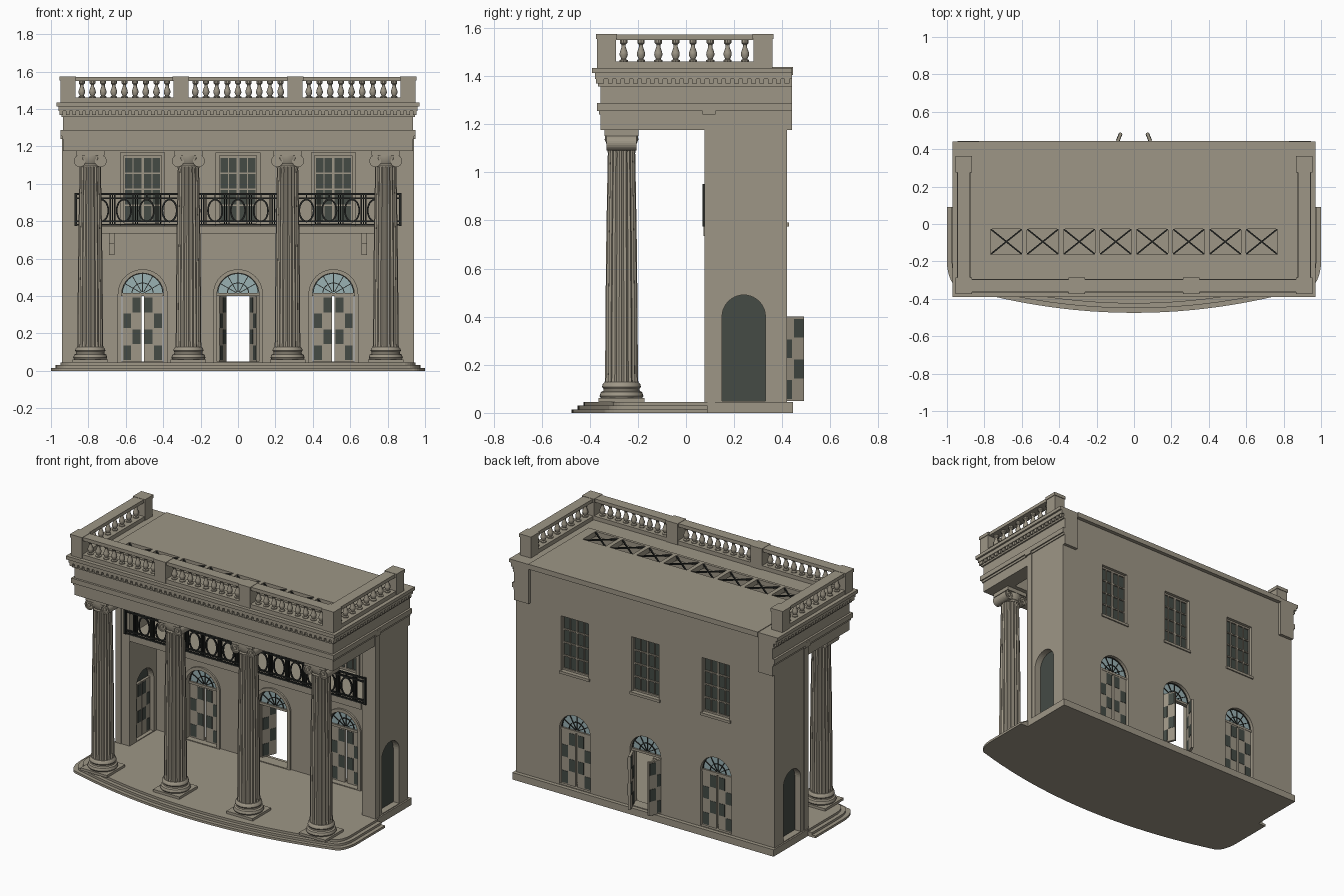
import bpy
import bmesh
from math import sin, cos, pi, radians
from mathutils import Matrix

default_cube = bpy.data.objects.get("Cube")
if default_cube:
    bpy.data.objects.remove(default_cube)


def material(name, colour):
    mat = bpy.data.materials.new(name)
    mat.use_nodes = True
    mat.diffuse_color = (*colour, 1)
    mat.node_tree.nodes["Principled BSDF"].inputs["Base Color"].default_value = (*colour, 1)
    return mat


STONE = material("warm grey stone", (.34, .305, .238))
DARK = material("dark green glass", (.058, .07, .06))
PALE = material("pale blue glass", (.32, .44, .45))
IRON = material("black iron", (.018, .02, .018))
IDENTITY = Matrix.Identity(4)


def add_object(name, mesh, mat):
    mesh.materials.clear()
    mesh.materials.append(mat)
    obj = bpy.data.objects.new(name, mesh)
    bpy.context.collection.objects.link(obj)
    return obj


def boxes(name, spans, mat=STONE, matrix=IDENTITY):
    """One object made of boxes, each given as x0, x1, y0, y1, z0, z1."""
    bm = bmesh.new()
    for x0, x1, y0, y1, z0, z1 in spans:
        place = Matrix.Translation(((x0 + x1) / 2, (y0 + y1) / 2, (z0 + z1) / 2))
        size = Matrix.Diagonal((abs(x1 - x0), abs(y1 - y0), abs(z1 - z0), 1))
        bmesh.ops.create_cube(bm, size=1, matrix=matrix @ place @ size)
    mesh = bpy.data.meshes.new(name)
    bm.to_mesh(mesh)
    bm.free()
    return add_object(name, mesh, mat)


def plate(name, loops, low, high, mat=STONE, matrix=IDENTITY, upright=True):
    """Extruded outline; loops inside other loops become holes."""
    curve = bpy.data.curves.new(name, 'CURVE')
    curve.dimensions = '2D'
    curve.fill_mode = 'BOTH'
    curve.extrude = (high - low) / 2
    for loop in loops:
        spline = curve.splines.new('POLY')
        spline.points.add(len(loop) - 1)
        for point, (u, v) in zip(spline.points, loop):
            point.co = (u, v, 0, 1)
        spline.use_cyclic_u = True
    temp = bpy.data.objects.new(name + " outline", curve)
    bpy.context.collection.objects.link(temp)
    graph = bpy.context.evaluated_depsgraph_get()
    mesh = bpy.data.meshes.new_from_object(temp.evaluated_get(graph))
    bpy.data.objects.remove(temp)
    middle = (low + high) / 2
    if upright:
        mesh.transform(matrix @ Matrix.Translation((0, middle, 0)) @ Matrix.Rotation(pi / 2, 4, 'X'))
    else:
        mesh.transform(matrix @ Matrix.Translation((0, 0, middle)))
    for face in mesh.polygons:
        face.use_smooth = False
    return add_object(name, mesh, mat)


def lathe(name, profile, centres, sides, flutes=0):
    """Turned shape of (radius, z) points repeated at each centre."""
    bm = bmesh.new()
    for cx, cy in centres:
        rings = []
        for radius, z in profile:
            ring = []
            for i in range(sides):
                a = 2 * pi * i / sides
                r = radius * (1 - (.09 * abs(sin(a * flutes / 2)) if flutes else 0))
                ring.append(bm.verts.new((cx + r * cos(a), cy + r * sin(a), z)))
            rings.append(ring)
        for low, high in zip(rings, rings[1:]):
            for i in range(sides):
                j = (i + 1) % sides
                bm.faces.new((low[i], low[j], high[j], high[i]))
        bm.faces.new(rings[0][::-1])
        bm.faces.new(rings[-1])
    mesh = bpy.data.meshes.new(name)
    bm.to_mesh(mesh)
    bm.free()
    obj = add_object(name, mesh, STONE)
    bpy.ops.object.select_all(action='DESELECT')
    obj.select_set(True)
    bpy.context.view_layer.objects.active = obj
    bpy.ops.object.shade_smooth_by_angle(angle=radians(35))


def rect(x0, x1, z0, z1):
    return [(x0, z0), (x1, z0), (x1, z1), (x0, z1)]


def oval(cx, cz, rx, rz, n=24, turn=2 * pi):
    count = n if turn > 6 else n + 1
    return [(cx + rx * cos(turn * i / n), cz + rz * sin(turn * i / n)) for i in range(count)]


def arch(cx, half, bottom, spring):
    return [(cx - half, bottom), (cx + half, bottom)] + oval(cx, spring, half, half, 20, pi)


# Curved steps and floor
def step_outline(inset):
    width, round_x = 1 - inset, .07

    def front(x):
        return inset - .475 + x * x / 6.44
    corner_x = width - round_x
    drop = -.2 - front(corner_x)
    half = [(width, .09)]
    half += [(corner_x + round_x * cos(a * pi / 16), -.2 - drop * sin(a * pi / 16)) for a in range(9)]
    half += [(corner_x * (1 - i / 12), front(corner_x * (1 - i / 12))) for i in range(1, 13)]
    return half + [(-x, y) for x, y in half[-2::-1]]


for i in range(3):
    plate(f"porch_step_{i + 1}", [step_outline(.025 * i)], .015 * i, .015 * (i + 1), upright=False)
boxes("house_plinth", [(-.945, .945, .08, .445, 0, .045)])

# Walls with arched doorways and window openings
BAYS = (-.51, 0, .51)
holes = [arch(x, .112, .05, .41) for x in BAYS] + [rect(x - .1, x + .1, .79, 1.15) for x in BAYS]
plate("main_wall", [rect(-.84, .84, .045, 1.42)] + holes, .36, .42)
for side, label in ((1, "left"), (-1, "right")):
    turn = Matrix.Translation((side * .8875, 0, 0)) @ Matrix.Rotation(pi / 2, 4, 'Z')
    plate(label + "_side_wall", [rect(.08, .42, .045, 1.2), arch(.24, .09, .05, .4)],
          -.0475, .0475, matrix=turn)
    boxes(label + "_pilaster", [(side * .9, side * .94, .077, .12, .045, 1.24),
                                (side * .9, side * .95, .068, .123, 1.24, 1.275)])


# Doors, fanlights and windows
def door_leaf(name, matrix, side, width):
    """Leaf hinged at local x = 0, running towards the side given."""
    boxes(name, [(0, side * width, -.008, .008, .05, .4)], STONE, matrix)
    panels, cell = [], width / 2
    for row in range(4):
        start = cell * (row % 2) + .004
        z = .058 + .085 * row
        panels.append((side * start, side * (start + cell - .008), -.01, .01, z, z + .078))
    boxes(name + "_panes", panels, DARK, matrix)


for bay, x in zip(("right", "middle", "left"), BAYS):
    for side in (1, -1):
        swing = side * radians(68) if x == 0 else 0
        hinge = Matrix.Translation((x - side * .107, .395, 0)) @ Matrix.Rotation(swing, 4, 'Z')
        door_leaf(f"{bay}_door_leaf_{'a' if side > 0 else 'b'}", hinge, side, .1)
    plate(bay + "_door_surround", [arch(x, .133, .045, .41), arch(x, .112, .05, .41)], .348, .36)
    boxes(bay + "_transom", [(x - .112, x + .112, .38, .405, .4, .415)])
    plate(bay + "_fanlight", [oval(x, .41, .112, .112, 20, pi)], .39, .394, PALE)
    bars = [oval(x, .412, r, r, 16, pi) + oval(x, .412, r - .005, r - .005, 16, pi)[::-1]
            for r in (.111, .06)]
    plate(bay + "_fanlight_rings", bars, .385, .399, IRON)
    for k in range(1, 6):
        spoke = Matrix.Translation((x, .392, .412)) @ Matrix.Rotation((k - 3) * pi / 6, 4, 'Y')
        boxes(f"{bay}_fanlight_spoke_{k}", [(-.002, .002, -.007, .007, .01, .108)], IRON, spoke)
    panes = []
    for col in (-.094, -.048, .007, .053):
        for row in range(4):
            z = .803 + .086 * row
            panes.append(rect(x + col, x + col + .041, z, z + .078))
    plate(bay + "_window_frame", [rect(x - .1, x + .1, .79, 1.15)] + panes, .38, .4)
    boxes(bay + "_window_glass", [(x - .098, x + .098, .388, .392, .795, 1.145)], DARK)
    plate(bay + "_window_surround", [rect(x - .12, x + .12, .775, 1.168), rect(x - .1, x + .1, .79, 1.15)],
          .35, .36)
    boxes(bay + "_back_sill", [(x - .108, x + .108, .4, .428, .775, .792)])

for side, label in ((1, "left"), (-1, "right")):
    turn = Matrix.Translation((side * .882, .24, 0)) @ Matrix.Rotation(side * pi / 2, 4, 'Z')
    plate(label + "_side_door_back", [arch(0, .09, .05, .4)], -.01, 0, DARK, turn)
    for hand in (1, -1):
        hinge = turn @ Matrix.Translation((-hand * .088, .009, 0))
        door_leaf(f"{label}_side_door_{'a' if hand > 0 else 'b'}", hinge, hand, .086)

# Fluted columns with scrolled capitals
COLUMNS = [(x, -.268) for x in (-.79, -.265, .265, .79)]
lathe("column_bases", [(.085, .06), (.091, .07), (.086, .086), (.076, .091), (.075, .1), (.081, .108),
                       (.078, .12), (.07, .128)], COLUMNS, 32)
lathe("column_shafts", [(.07, .125), (.068, .16), (.067, .4), (.063, .75), (.057, 1.08), (.06, 1.1)],
      COLUMNS, 80, 20)
lathe("column_necks", [(.06, 1.09), (.063, 1.1), (.058, 1.108), (.07, 1.135), (.068, 1.158)], COLUMNS, 32)
boxes("column_plinths", [(x - .095, x + .095, y - .095, y + .095, .045, .061) for x, y in COLUMNS])
boxes("column_abaci", [(x - .077, x + .077, y - .07, y + .07, 1.15, 1.178) for x, y in COLUMNS])
scrolls = [x + s * .056 for x, y in COLUMNS for s in (1, -1)]
plate("scroll_rims", [oval(x, 1.122, r, r) for x in scrolls for r in (.032, .024)], -.33, -.206)
plate("scroll_cores", [oval(x, 1.122, .024, .024) for x in scrolls], -.323, -.213)
plate("scroll_eyes", [oval(x, 1.122, .011, .011, 12) for x in scrolls], -.33, -.206)


# Entablature wrapping the front and both sides
def band(name, z0, z1, out):
    x, y = .935 + out, -.355 - out
    boxes(name, [(-x, x, y, -.17, z0, z1)] + [(s * .83, s * x, -.17, .44, z0, z1) for s in (1, -1)])


for name, z0, z1, out in (("architrave", 1.175, 1.24, 0), ("architrave_fillet", 1.24, 1.255, .006),
                          ("architrave_moulding", 1.255, 1.287, .014), ("frieze", 1.287, 1.357, 0),
                          ("bed_moulding", 1.357, 1.368, .01), ("dentil_course", 1.368, 1.388, .006),
                          ("cornice_soffit", 1.388, 1.412, .024), ("cornice_lip", 1.412, 1.434, .036)):
    band(name, z0, z1, out)
dentils = [(x * .035 - .01, x * .035 + .01, -.375, -.355, 1.368, 1.388) for x in range(-27, 28)]
dentils += [(s * .93, s * .955, y * .035 - .01, y * .035 + .01, 1.368, 1.388)
            for s in (1, -1) for y in range(-10, 13)]
boxes("dentils", dentils)

# Roof with a row of latticed openings
lights = [(i - 3.5) * .195 for i in range(8)]
plate("roof", [rect(-.83, .83, -.18, .445)] + [rect(x - .084, x + .084, -.162, -.027) for x in lights],
      1.405, 1.438, upright=False)
for i, x in enumerate(lights):
    for s in (1, -1):
        cross = Matrix.Translation((x, -.0945, 1.43)) @ Matrix.Rotation(s * .677, 4, 'Z')
        boxes(f"roof_lattice_{i + 1}_{'a' if s > 0 else 'b'}", [(-.107, .107, -.004, .004, -.004, .004)],
              IRON, cross)

# Roof parapet with balusters
for name, z0, z1, half in (("parapet_kerb", 1.434, 1.46, .036), ("parapet_rail", 1.55, 1.572, .034)):
    boxes(name, [(-.91 - half, .91 + half, -.33 - half, -.33 + half, z0, z1)] +
          [(s * (.91 - half), s * (.91 + half), -.33, .355, z0, z1) for s in (1, -1)])
posts = [(x, y) for x in (-.91, .91) for y in (-.33, .32)] + [(-.305, -.33), (.305, -.33)]
boxes("parapet_posts", [(x - .04, x + .04, y - .04, y + .04, 1.434, 1.569) for x, y in posts])
boxes("parapet_post_caps", [(x - .044, x + .044, y - .044, y + .044, 1.553, 1.574) for x, y in posts])
spots = [(bay + (i - 4) * .057, -.33) for bay in (-.607, 0, .607) for i in range(9)]
spots += [(s * .91, -.259 + i * .072) for s in (1, -1) for i in range(8)]
lathe("balusters", [(.018, 1.458), (.018, 1.466), (.01, 1.47), (.018, 1.487), (.017, 1.498), (.009, 1.52),
                    (.009, 1.53), (.016, 1.537), (.016, 1.552)], spots, 10)

# Balcony with iron railing and brackets
boxes("balcony_floor", [(-.84, .84, .072, .36, .735, .775)])
boxes("balcony_brackets", [(x - .016, x + .016, y, .36, z, z + .06) for x in (-.675, -.225, .225, .675)
                           for y, z in ((.25, .68), (.31, .62))])
ring_x = [.122 * k for k in range(-6, 7)]
plate("railing_rings", [oval(x, .857, r, r + .02) for x in ring_x for r in (.043, .034)], .072, .08, IRON)
rails = [(-.872, .872, .069, .081, z, z + .009) for z in (.777, .795, .918, .941)]
rails += [(x + d - .003, x + d + .003, .071, .08, .777, .945) for x in ring_x + [.732, -.854]
          for d in (.049, .061, .073)]
rails += [(x - .003, x + .003, .071, .08, .92, .945) for x in ring_x]
rails += [(s * .86, s * .874, .068, .082, .775, .952) for s in (1, -1)]
boxes("railing_bars", rails, IRON)
